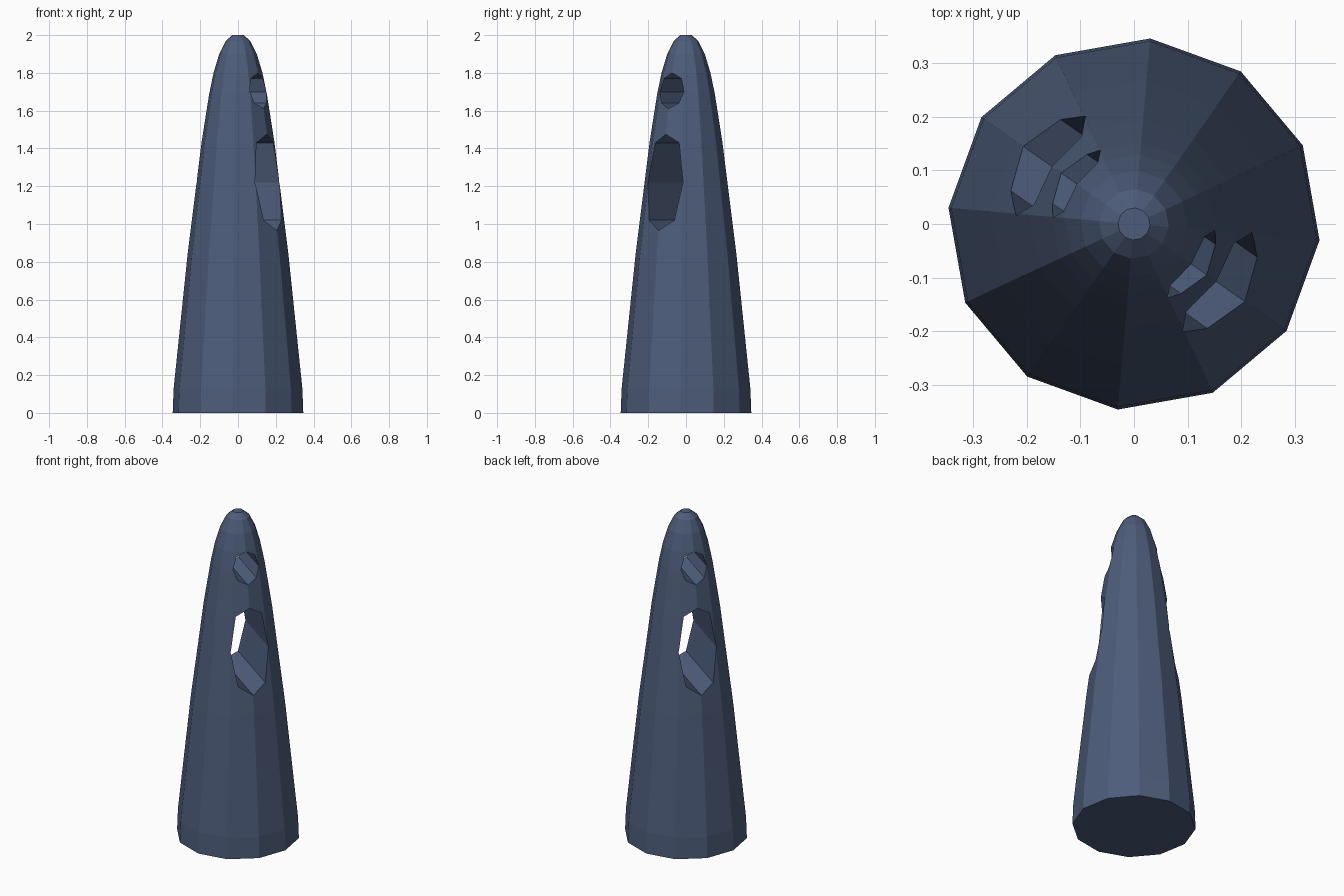
import bpy, bmesh
from math import cos, sin, radians
from mathutils import Vector

if "Cube" in bpy.data.objects:
    bpy.data.objects.remove(bpy.data.objects["Cube"])

SIDES = 12
AXIS = radians(-35)          # direction of the two tunnels

mat = bpy.data.materials.new("slate_blue")
mat.diffuse_color = (0.075, 0.108, 0.195, 1)
mat.use_nodes = True
mat.node_tree.nodes["Principled BSDF"].inputs["Base Color"].default_value = mat.diffuse_color


def make_object(name, bm):
    bmesh.ops.recalc_face_normals(bm, faces=bm.faces)
    me = bpy.data.meshes.new(name)
    bm.to_mesh(me)
    bm.free()
    me.materials.append(mat)
    ob = bpy.data.objects.new(name, me)
    bpy.context.collection.objects.link(ob)
    return ob


def loft(name, rings):
    """Skin closed rings of points and cap both ends."""
    bm = bmesh.new()
    loops = [[bm.verts.new(p) for p in ring] for ring in rings]
    n = len(loops[0])
    for a, b in zip(loops, loops[1:]):
        for i in range(n):
            j = (i + 1) % n
            bm.faces.new((a[i], a[j], b[j], b[i]))
    bm.faces.new(loops[0])
    bm.faces.new(loops[-1])
    return make_object(name, bm)


# tower body: twelve-sided tapering profile (radius, height)
profile = [(0.347, 0), (0.342, 0.13), (0.268, 0.84), (0.220, 1.22),
           (0.194, 1.43), (0.153, 1.69), (0.130, 1.80), (0.100, 1.90),
           (0.065, 1.97), (0.030, 2.0)]
angles = [radians(25 + 360 / SIDES * k) for k in range(SIDES)]
tower = loft("tower", [[(r * cos(a), r * sin(a), z) for a in angles]
                       for r, z in profile])


def tunnel(name, half):
    """Eight-sided cutter through the tower; half = (half width, height)."""
    outline = half + [(-u, z) for u, z in reversed(half) if u > 0]
    along = Vector((cos(AXIS), sin(AXIS), 0))
    across = Vector((-sin(AXIS), cos(AXIS), 0))
    cutter = loft(name, [[along * d + across * u + Vector((0, 0, z))
                          for u, z in outline] for d in (-0.6, 0.6)])
    cutter.hide_render = True
    mod = tower.modifiers.new(name, "BOOLEAN")
    mod.operation = "DIFFERENCE"
    mod.solver = "EXACT"
    mod.object = cutter
    bpy.context.view_layer.objects.active = tower
    bpy.ops.object.modifier_apply(modifier=name)
    bpy.data.objects.remove(cutter)


# tall lower opening and small upper opening, both right through
tunnel("lower_opening", [(0, 0.965), (0.081, 1.02), (0.113, 1.22),
                         (0.077, 1.43), (0, 1.475)])
tunnel("upper_opening", [(0, 1.61), (0.056, 1.64), (0.077, 1.70),
                         (0.056, 1.77), (0, 1.80)])
